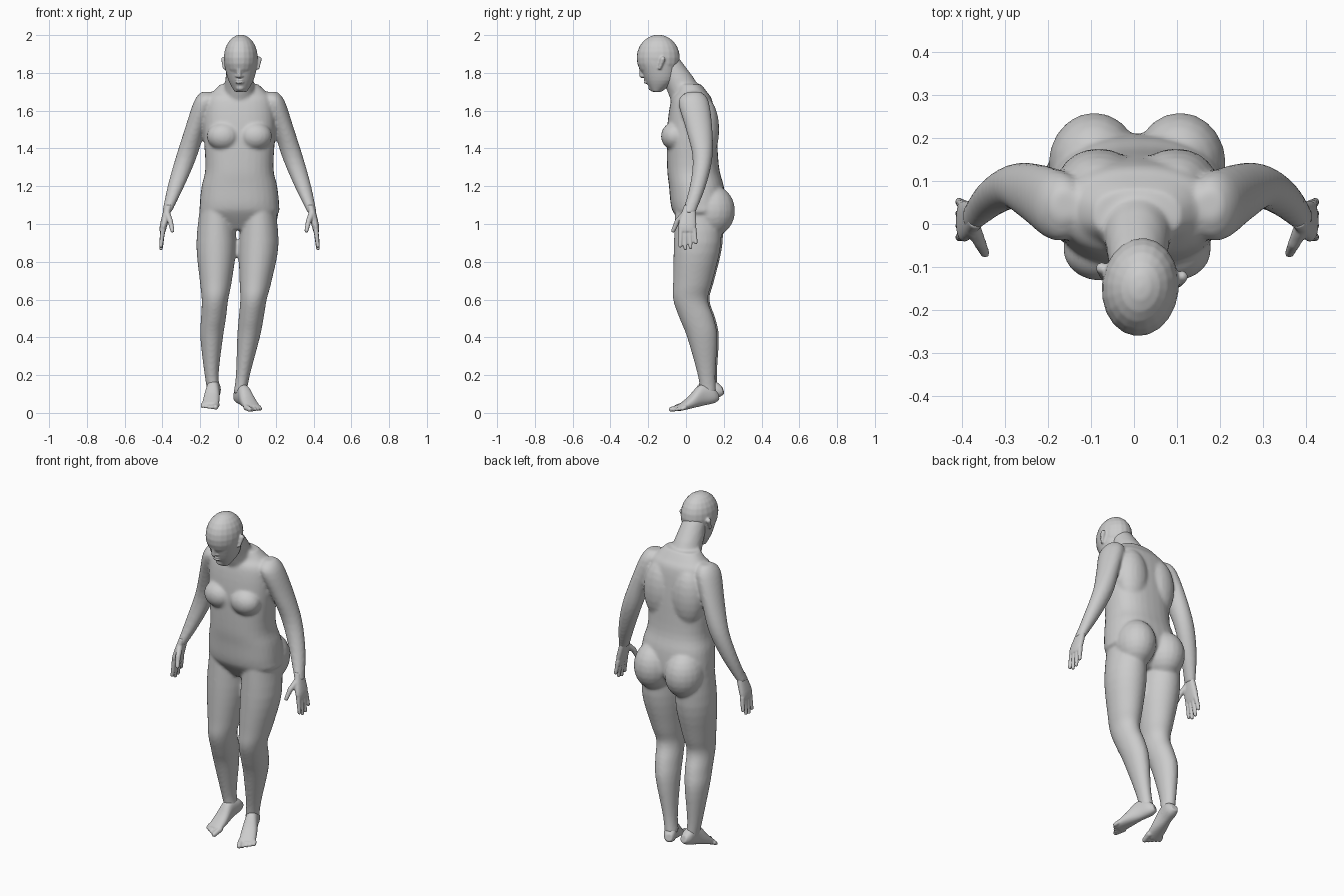
import bpy
import bmesh
import math
from mathutils import Matrix, Vector

default_cube = bpy.data.objects.get("Cube")
if default_cube:
    bpy.data.objects.remove(default_cube, do_unlink=True)

# One plain clay colour for the whole figure
clay = bpy.data.materials.new("clay_grey")
clay.use_nodes = True
clay.diffuse_color = (.6, .6, .6, 1)
shader = clay.node_tree.nodes["Principled BSDF"]
shader.inputs["Base Color"].default_value = clay.diffuse_color


def smooth_rows(rows, steps=4):
    """Interpolate section rows along a smooth spline."""
    rows = [Vector(row) for row in rows]
    last = len(rows) - 1
    result = []
    for i in range(last):
        before, start, end = rows[max(i - 1, 0)], rows[i], rows[i + 1]
        after = rows[min(i + 2, last)]
        start_slope, end_slope = (end - before) / 2, (after - start) / 2
        for step in range(steps):
            t = step / steps
            ease = t * t * (3 - 2 * t)
            result.append(start.lerp(end, ease) + start_slope * t * (1 - t) ** 2
                          - end_slope * t * t * (1 - t))
    return result + [rows[last]]


def loft(bm, rows, matrix=Matrix(), power=2, sides=32):
    """Skin rounded sections; each row is level, x centre, half width, front, back."""
    rings = []
    for level, centre, half, front, back in smooth_rows(rows):
        ring = []
        for i in range(sides):
            angle = math.tau * i / sides
            across, along = math.cos(angle), math.sin(angle)
            across = math.copysign(abs(across) ** (2 / power), across)
            along = math.copysign(abs(along) ** (2 / power), along)
            point = Vector((centre + half * across,
                            (front + back + (back - front) * along) / 2, level))
            ring.append(bm.verts.new(matrix @ point))
        rings.append(ring)
    for lower, upper in zip(rings, rings[1:]):
        for i in range(sides):
            j = (i + 1) % sides
            bm.faces.new((lower[i], lower[j], upper[j], upper[i]))
    bm.faces.new(rings[0])
    bm.faces.new(rings[-1])


def centred_loft(bm, rows, matrix, power=2):
    """Loft whose sections all share the middle plane."""
    loft(bm, [(level, 0, half, front, back) for level, half, front, back in rows], matrix, power)


def ball(bm, centre, radii, matrix):
    shape = matrix @ Matrix.Translation(centre) @ Matrix.Diagonal((*radii, 1))
    bmesh.ops.create_uvsphere(bm, u_segments=20, v_segments=12, radius=1, matrix=shape)


def strand(bm, path, start_radius, end_radius, matrix, steps=9):
    """Tapered round strand along a path of points."""
    points = [Vector(point) for point in path]
    total = steps * (len(points) - 1)
    for n in range(total + 1):
        i = min(n // steps, len(points) - 2)
        radius = start_radius + (end_radius - start_radius) * n / total
        ball(bm, points[i].lerp(points[i + 1], n / steps - i), [radius] * 3, matrix)


def finish(name, bm, voxel, smoothing):
    """Fuse the overlapping volumes into one smooth skin."""
    bmesh.ops.recalc_face_normals(bm, faces=bm.faces)
    mesh = bpy.data.meshes.new(name)
    bm.to_mesh(mesh)
    bm.free()
    mesh.materials.append(clay)
    obj = bpy.data.objects.new(name, mesh)
    bpy.context.collection.objects.link(obj)
    bpy.context.view_layer.objects.active = obj
    fuse = obj.modifiers.new("fuse", 'REMESH')
    fuse.mode = 'VOXEL'
    fuse.voxel_size = voxel
    soften = obj.modifiers.new("soften", 'SMOOTH')
    soften.factor = .5
    soften.iterations = smoothing
    for modifier in ("fuse", "soften"):
        bpy.ops.object.modifier_apply(modifier=modifier)
    obj.data.shade_smooth()


SIDES = {"left": 1, "right": -1}
middle = Matrix.Translation((.0075, 0, 0))
flip = {side: Matrix.Diagonal((sign, 1, 1, 1)) for side, sign in SIDES.items()}

# Torso and neck
body = bmesh.new()
centred_loft(body, [
    (.97, .08, 0, .13), (1.05, .2, -.06, .2), (1.1, .21, -.08, .21), (1.2, .2, -.09, .2),
    (1.3, .18, -.1, .175), (1.5, .19, -.1, .16), (1.65, .18, -.08, .14),
    (1.7, .14, -.05, .11), (1.74, .1, -.04, .08)], middle, 2.4)
strand(body, [(0, .02, 1.64), (0, -.03, 1.74), (0, -.09, 1.84)], .09, .066, middle)

# Paired chest, upper back and buttock masses, then the arms
for side in SIDES:
    place = middle @ flip[side]
    ball(body, (.085, -.06, 1.465), (.088, .073, .075), place)
    ball(body, (.09, .1, 1.5), (.095, .076, .17), place)
    ball(body, (.1, .14, 1.07), (.107, .12, .135), place)
    loft(body, [
        (1.7, .17, .03, .01, .08), (1.65, .18, .06, -.04, .12), (1.5, .235, .055, 0, .14),
        (1.35, .283, .055, .035, .14), (1.2, .336, .044, .02, .105),
        (1.06, .385, .024, -.02, .05)], place)


# Legs share one outline, each follows its own centre line
def left_leg_centre(z):
    return .11 - .1 * (max(.9 - z, 0) / .8) ** 1.3


def right_leg_centre(z):
    return -.115 - .03 * math.sin(math.pi * (1 - z) ** 2) ** 2


for leg_centre, shift in ((left_leg_centre, -.004), (right_leg_centre, .004)):
    loft(body, [(z, leg_centre(z), half, front + shift, back + shift) for z, half, front, back in (
        (1.14, .08, -.05, .19), (.9, .105, -.06, .19), (.7, .085, -.064, .145),
        (.6, .07, -.064, .12), (.5, .066, -.03, .152), (.4, .06, .01, .17),
        (.2, .037, .066, .16), (.1, .035, .08, .165))])
finish("body", body, .009, 5)

# Head, turned slightly: round skull and a face sloping back to the chin
head = bmesh.new()
pivot = Vector((0, -.145, 0))
turn = (Matrix.Translation(pivot + Vector((.015, 0, 0)))
        @ Matrix.Rotation(math.radians(-6), 4, 'Z') @ Matrix.Translation(-pivot))
ball(head, (0, -.147, 1.88), (.09, .115, .122), turn)
centred_loft(head, [
    (1.88, .085, -.258, -.06), (1.84, .086, -.244, -.05), (1.76, .066, -.215, -.06),
    (1.7, .032, -.18, -.13)], turn, 2.1)

# Nose, lips and chin, then brows, eyes, nostrils and ears
strand(head, [(0, -.243, 1.85), (0, -.234, 1.785)], .008, .013, turn)
for level in (1.762, 1.749):
    ball(head, (0, -.21, level), (.023, .014, .006), turn)
ball(head, (0, -.18, 1.722), (.024, .02, .018), turn)
for side in SIDES:
    place = turn @ flip[side]
    strand(head, [(.014, -.248, 1.868), (.05, -.226, 1.868)], .01, .008, place)
    ball(head, (.034, -.226, 1.843), (.017, .013, .01), place)
    ball(head, (.012, -.224, 1.783), (.009, .012, .008), place)
    strand(head, [(.094, -.113, 1.872), (.09, -.13, 1.825)], .014, .008, place)
finish("head", head, .005, 2)

# Hands: flat palm, four fanned fingers and a forward thumb
for side in SIDES:
    hand = bmesh.new()
    place = middle @ flip[side]
    loft(hand, [(1.1, .375, .02, -.01, .05), (1, .4, .02, -.04, .055),
                (.96, .407, .015, -.035, .05)], place, 2.4)
    for i in range(4):
        spread = .023 * i - .026
        tip = .87 + .01 * (i - 1.2) ** 2
        strand(hand, [(.405, spread, .97), (.415, spread * 1.2, tip)], .014, .01, place)
    strand(hand, [(.382, -.01, 1.05), (.366, -.045, 1.015), (.355, -.068, .965)],
           .018, .011, place)
    finish(side + "_hand", hand, .005, 2)

# Feet: heels lifted, each aimed along its own line from heel to toe
foot_lines = {"left": ((-.008, .175, .058), (.098, -.075, 0)),
              "right": ((-.118, .205, .092), (-.152, -.045, .014))}
for side, sign in SIDES.items():
    heel, toe = map(Vector, foot_lines[side])
    forward = (toe - heel).normalized()
    outward = Vector((0, 0, sign)).cross(forward).normalized()
    upward = forward.cross(outward) * sign
    place = Matrix((outward, upward, forward)).transposed().to_4x4()
    place.translation = heel
    foot = bmesh.new()
    centred_loft(foot, [
        (0, .02, .01, .05), (.03, .033, 0, .09), (.09, .035, 0, .11),
        (.16, .043, 0, .065), (.23, .044, 0, .03)], place, 2.3)
    for i in range(5):
        across = .0185 * i - .034
        radius = .012 if i else .016
        strand(foot, [(across, .016, .215), (across, radius, .262 - .008 * i)],
               radius, radius * .85, place)
    finish(side + "_foot", foot, .005, 2)
